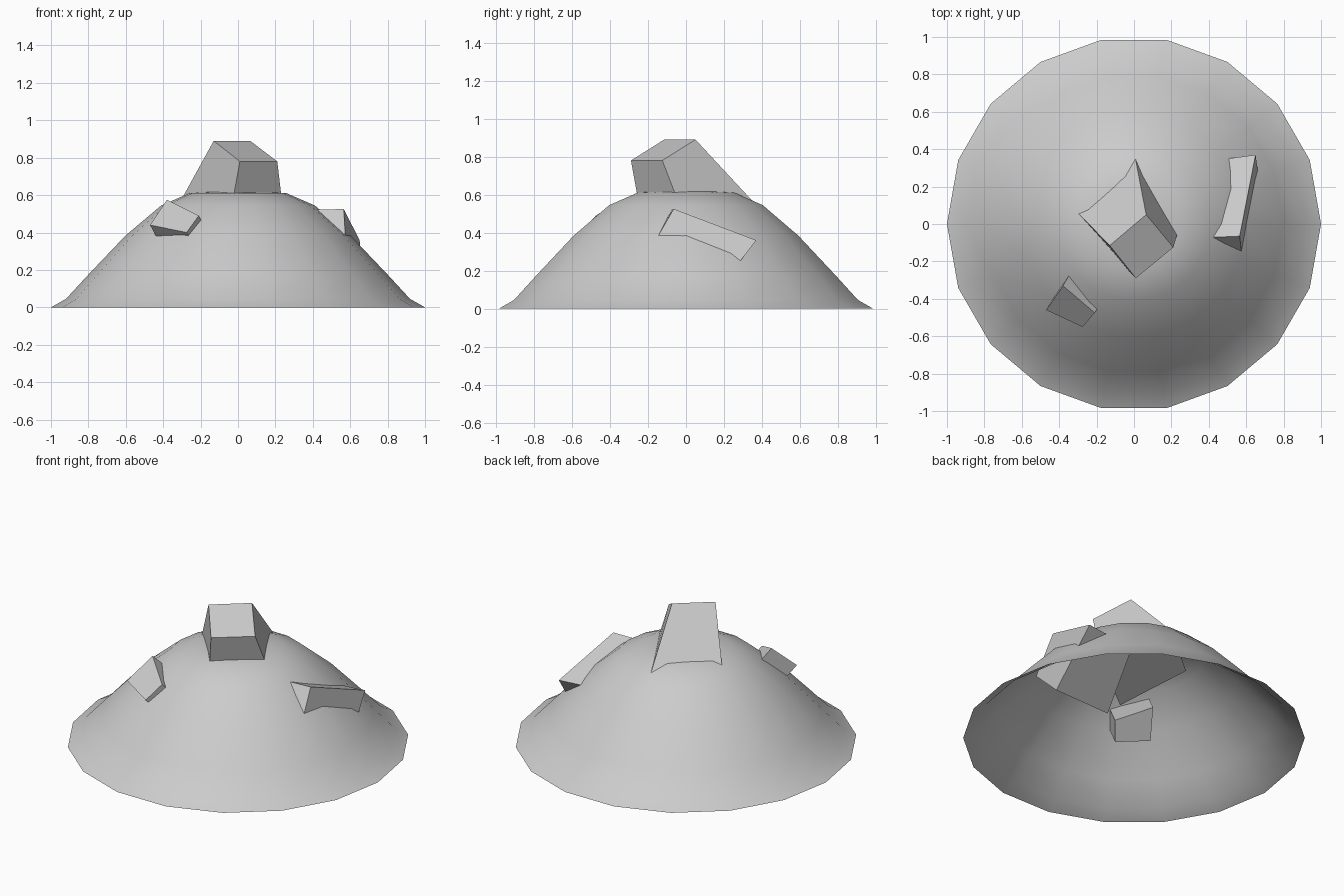
import bpy
import math

if "Cube" in bpy.data.objects:
    bpy.data.objects.remove(bpy.data.objects["Cube"])


def make_object(name, verts, faces, smooth=False):
    mesh = bpy.data.meshes.new(name)
    mesh.from_pydata(verts, [], faces)
    mesh.update()
    for p in mesh.polygons:
        p.use_smooth = smooth
    ob = bpy.data.objects.new(name, mesh)
    bpy.context.collection.objects.link(ob)
    return ob


def revolve(name, profile, apex_z, sides):
    """Open-bottomed surface of revolution closed by an apex."""
    verts, faces = [], []
    for r, z in profile:
        for i in range(sides):
            a = 2 * math.pi * i / sides
            verts.append((r * math.cos(a), r * math.sin(a), z))
    verts.append((0, 0, apex_z))
    for k in range(len(profile) - 1):
        for i in range(sides):
            j = (i + 1) % sides
            faces.append((k * sides + i, k * sides + j,
                          (k + 1) * sides + j, (k + 1) * sides + i))
    base = (len(profile) - 1) * sides
    for i in range(sides):
        faces.append((base + i, base + (i + 1) % sides, len(verts) - 1))
    return make_object(name, verts, faces, smooth=True)


def rock(name, outer, inner):
    """Flat-faced block between an exposed quad and its buried quad.
    Both quads run counter-clockwise seen from outside the exposed one."""
    sides = [(i, i + 4, (i + 1) % 4 + 4, (i + 1) % 4) for i in range(4)]
    return make_object(name, outer + inner, [(0, 1, 2, 3), (7, 6, 5, 4)] + sides)


# Hollow earth mound, 18 sides
revolve("mound", [(1.0, 0.0), (0.92, 0.045), (0.80, 0.175), (0.60, 0.385),
                  (0.41, 0.545), (0.26, 0.61), (0.13, 0.62)], 0.62, 18)

# Large block on the summit
rock("summit_rock",
     [(-0.13, -0.115, 0.89), (0.01, -0.29, 0.78), (0.21, -0.125, 0.78), (0.065, 0.05, 0.89)],
     [(-0.325, 0.085, 0.536), (-0.07, -0.21, 0.34), (0.26, 0.04, 0.355), (0.005, 0.362, 0.554)])

# Long block on the right slope
rock("right_rock",
     [(0.565, -0.065, 0.525), (0.58, -0.20, 0.29), (0.685, 0.11, 0.02), (0.65, 0.37, 0.36)],
     [(0.22, -0.08, 0.52), (0.20, -0.22, 0.30), (0.235, 0.04, 0.06), (0.285, 0.32, 0.36)])

# Small block on the front left slope
face = [(-0.38, -0.33, 0.575), (-0.47, -0.46, 0.44), (-0.275, -0.55, 0.40), (-0.21, -0.475, 0.49)]
rock("front_left_rock", face, [(x + 0.106, y + 0.177, z - 0.20) for x, y, z in face])
